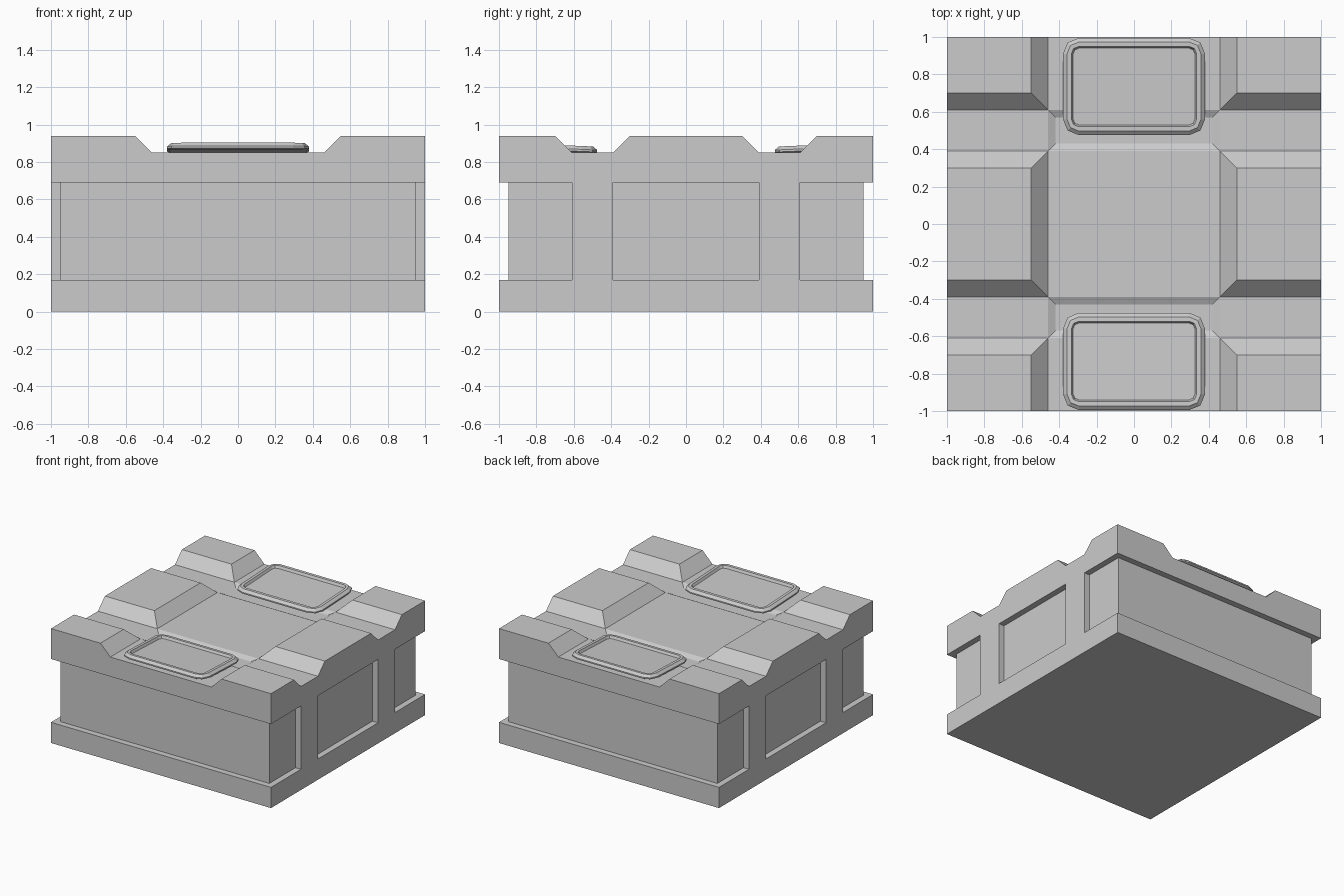
import bpy, bmesh, math

if "Cube" in bpy.data.objects:
    bpy.data.objects.remove(bpy.data.objects["Cube"])


def new_object(name, bm):
    bmesh.ops.recalc_face_normals(bm, faces=bm.faces[:])
    mesh = bpy.data.meshes.new(name)
    bm.to_mesh(mesh)
    bm.free()
    ob = bpy.data.objects.new(name, mesh)
    bpy.context.collection.objects.link(ob)
    return ob


def frustum(name, centre, low, high, z0, z1):
    """Box whose half sizes change from low (at z0) to high (at z1)."""
    bm = bmesh.new()
    bmesh.ops.create_cube(bm, size=2)
    for v in bm.verts:
        half, z = (high, z1) if v.co.z > 0 else (low, z0)
        v.co = (centre[0] + v.co.x * half[0], centre[1] + v.co.y * half[1], z)
    return new_object(name, bm)


def box(name, centre, half, z0, z1):
    return frustum(name, centre, half, half, z0, z1)


# solid block that everything is cut from
body = box("block_body", (0, 0), (1, 1), 0, 0.94)
cutters = []

# wide sloped trench from front to back
cutters.append(frustum("main_trench", (0, 0), (0.46, 1.2), (0.57, 1.2), 0.85, 0.96))
for s in (-1, 1):
    # sloped cross trenches, with a shallow dip where they meet the main one
    cutters.append(frustum("cross_trench", (0, 0.5 * s), (1.2, 0.11), (1.2, 0.22), 0.85, 0.96))
    cutters.append(frustum("shallow_dip", (0, 0.5 * s), (0.42, 0.07), (0.462, 0.112), 0.83, 0.851))
    # recesses along front and back
    cutters.append(box("end_recess", (0, 1.05 * s), (1.2, 0.1), 0.17, 0.69))
    # side recesses, leaving two upright ribs per side
    cutters.append(box("side_recess", (1.05 * s, 0), (0.1, 0.39), 0.17, 0.69))
    for t in (-1, 1):
        cutters.append(box("corner_recess", (1.05 * s, 0.855 * t), (0.1, 0.245), 0.17, 0.69))

for c in cutters:
    c.hide_render = True
    mod = body.modifiers.new(c.name, 'BOOLEAN')
    mod.operation = 'DIFFERENCE'
    mod.solver = 'EXACT'
    mod.object = c
bpy.context.view_layer.update()
graph = bpy.context.evaluated_depsgraph_get()
result = bpy.data.meshes.new_from_object(body.evaluated_get(graph))
body.modifiers.clear()
body.data = result
for c in cutters:
    bpy.data.objects.remove(c, do_unlink=True)


def rounded_rect(hx, hy, r, steps=2):
    pts = []
    for k, (sx, sy) in enumerate([(1, 1), (-1, 1), (-1, -1), (1, -1)]):
        for i in range(steps + 1):
            a = math.pi / 2 * (k + i / steps)
            pts.append((sx * (hx - r) + r * math.cos(a), sy * (hy - r) + r * math.sin(a)))
    return pts


# raised framed pads; (inset, height) steps from underside to sunken panel
STEPS = [(0.015, 0.0), (0.0, 0.007), (0.0, 0.018), (0.022, 0.036), (0.045, 0.036), (0.055, 0.016)]
for s, name in ((-1, "front_pad"), (1, "back_pad")):
    bm = bmesh.new()
    rings = []
    for inset, h in STEPS:
        ring = []
        for x, y in rounded_rect(0.38 - inset, 0.26 - inset, 0.085 - inset):
            # pad rises gently toward the outer edge
            rise = 0.022 * (y + 0.26) / 0.52
            ring.append(bm.verts.new((x, s * (0.735 + y), 0.846 + h + rise)))
        rings.append(ring)
    n = len(rings[0])
    for a, b in zip(rings, rings[1:]):
        for i in range(n):
            j = (i + 1) % n
            bm.faces.new((a[i], a[j], b[j], b[i]))
    bm.faces.new(rings[0])
    bm.faces.new(rings[-1])
    new_object(name, bm)
